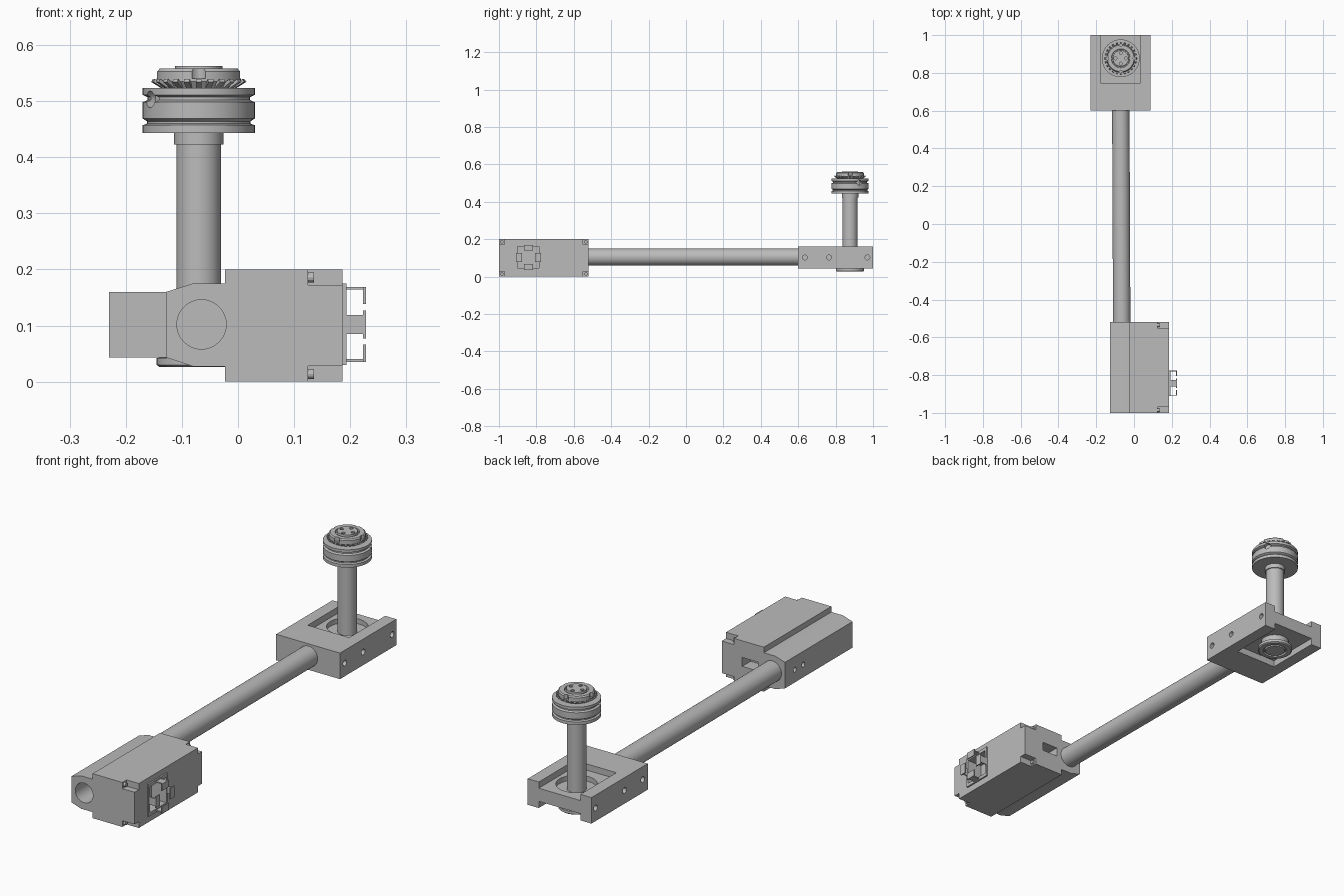
import bpy, bmesh, math
from mathutils import Vector, Matrix

if "Cube" in bpy.data.objects:
    bpy.data.objects.remove(bpy.data.objects["Cube"])

grey = bpy.data.materials.new("light grey")
grey.use_nodes = True
colour = (0.5, 0.5, 0.5, 1)
grey.diffuse_color = colour
grey.node_tree.nodes["Principled BSDF"].inputs["Base Color"].default_value = colour


def finish(name, bm):
    bmesh.ops.recalc_face_normals(bm, faces=bm.faces)
    me = bpy.data.meshes.new(name)
    bm.to_mesh(me)
    bm.free()
    me.materials.append(grey)
    ob = bpy.data.objects.new(name, me)
    bpy.context.collection.objects.link(ob)
    return ob


def box(name, x, y, z):
    """Box from (min, max) ranges."""
    bm = bmesh.new()
    bmesh.ops.create_cube(bm, size=1)
    for v in bm.verts:
        v.co = [r[0] + (c + 0.5) * (r[1] - r[0]) for r, c in zip((x, y, z), v.co)]
    return finish(name, bm)


def rod(name, a, b, r, sides=32):
    """Cylinder between two points."""
    a, b = Vector(a), Vector(b)
    d = b - a
    bm = bmesh.new()
    turn = d.to_track_quat('Z', 'Y').to_matrix().to_4x4()
    bmesh.ops.create_cone(bm, cap_ends=True, segments=sides, radius1=r, radius2=r,
                          depth=d.length, matrix=Matrix.Translation((a + b) / 2) @ turn)
    return finish(name, bm)


def extrude_y(name, profile, y0, y1):
    bm = bmesh.new()
    face = bm.faces.new([bm.verts.new((x, y0, z)) for x, z in profile])
    out = bmesh.ops.extrude_face_region(bm, geom=[face])
    bmesh.ops.translate(bm, vec=(0, y1 - y0, 0),
                        verts=[g for g in out["geom"] if isinstance(g, bmesh.types.BMVert)])
    return finish(name, bm)


def lathe(name, profile, cx, cy, steps=48):
    """Closed solid turned from (radius, z) points, with the axis at cx, cy."""
    bm = bmesh.new()
    vs = [bm.verts.new((r, 0, z)) for r, z in profile]
    edges = [bm.edges.new(p) for p in zip(vs, vs[1:])]
    bmesh.ops.spin(bm, geom=vs + edges, axis=(0, 0, 1), cent=(0, 0, 0),
                   angle=math.tau, steps=steps, use_merge=False)
    bmesh.ops.remove_doubles(bm, verts=bm.verts, dist=1e-5)
    bmesh.ops.translate(bm, vec=(cx, cy, 0), verts=bm.verts)
    return finish(name, bm)


def cut(ob, cutters):
    for c in cutters:
        c.hide_render = True
        m = ob.modifiers.new("cut", 'BOOLEAN')
        m.operation, m.solver, m.object = 'DIFFERENCE', 'EXACT', c
    bpy.context.view_layer.update()
    deps = bpy.context.evaluated_depsgraph_get()
    me = bpy.data.meshes.new_from_object(ob.evaluated_get(deps))
    ob.modifiers.clear()
    ob.data = me
    for c in cutters:
        bpy.data.objects.remove(c)


# Motor housing with stepped, chamfered side
housing = extrude_y("motor_housing", [
    (-0.128, 0.043), (-0.08, 0.027), (-0.023, 0.027), (-0.023, 0), (0.186, 0), (0.186, 0.2),
    (-0.023, 0.2), (-0.023, 0.175), (-0.08, 0.175), (-0.128, 0.16)], -1, -0.52)
cutters = [rod("bore", (-0.065, -1.1, 0.102), (-0.065, -0.8, 0.102), 0.044),
           box("rear_slot", (0.005, 0.085), (-0.58, -0.4), (0.085, 0.125)),
           box("socket", (0.12, 0.3), (-0.9, -0.785), (0.045, 0.16))]
for y in (-1, -0.52):
    for z in (0, 0.2):
        cutters.append(box("corner_notch", (0.125, 0.3), (y - 0.03, y + 0.03),
                           (z - 0.028, z + 0.028)))
for y in (-0.59, -0.65):
    cutters.append(rod("side_hole", (-0.2, y, 0.1), (-0.09, y, 0.1), 0.011, 16))
cut(housing, cutters)

# Screw posts recessed in the housing corners
for y in (-0.985, -0.535):
    for z in (0.014, 0.186):
        rod("corner_screw", (0.12, y, z), (0.135, y, z), 0.009, 12)

# Socket frame and its four hooked clips
frame = box("socket_frame", (0.184, 0.193), (-0.91, -0.775), (0.03, 0.175))
cut(frame, [box("frame_opening", (0.1, 0.3), (-0.9, -0.785), (0.045, 0.16))])
cy, cz = -0.842, 0.102
for i in range(4):
    turn = (Matrix.Translation((0, cy, cz)) @ Matrix.Rotation(i * math.pi / 2, 4, 'X'))
    for part in (box("clip_arm", (0.12, 0.228), (-0.017, 0.017), (0.062, 0.067)),
                 box("clip_lip", (0.223, 0.228), (-0.025, 0.025), (0.036, 0.067))):
        part.data.transform(turn)

# Long connecting tube
tube = rod("long_tube", (-0.065, -0.53, 0.104), (-0.07, 0.62, 0.104), 0.046)

# Gear block with channels above and below, open at the back
px, py = -0.07, 0.877
block = box("gear_block", (-0.23, 0.087), (0.6, 1), (0.043, 0.16))
cutters = [box("top_channel", (-0.175, 0.032), (0.745, 1.1), (0.132, 0.3)),
           box("bottom_channel", (-0.175, 0.032), (0.745, 1.1), (-0.1, 0.073)),
           rod("bearing_seat", (px, py, 0.11), (px, py, 0.2), 0.085)]
for y in (0.635, 0.765, 0.97):
    for x in (-0.23, 0.087):
        cutters.append(rod("screw_hole", (x - 0.035, y, 0.102), (x + 0.035, y, 0.102),
                           0.013, 16))
cut(block, cutters)

# Bearing cap beneath the block
cap = lathe("bearing_cap", [(0, 0.08), (0.06, 0.08), (0.06, 0.045), (0.075, 0.042),
                            (0.075, 0.03), (0.07, 0.026), (0.052, 0.026), (0.05, 0.034),
                            (0.044, 0.034), (0.042, 0.026), (0, 0.026)], px, py)

# Upright shaft with collar
shaft = lathe("upright_shaft", [(0, 0.09), (0.04, 0.09), (0.04, 0.423), (0.044, 0.423),
                                (0.044, 0.446), (0, 0.446)], px, py)

# Grooved wheel with two radial holes
wheel = lathe("grooved_wheel", [
    (0, 0.443), (0.1, 0.443), (0.1, 0.457), (0.092, 0.46), (0.092, 0.464), (0.1, 0.469),
    (0.1, 0.498), (0.091, 0.502), (0.091, 0.507), (0.1, 0.511), (0.1, 0.523), (0, 0.523)], px, py)
cut(wheel, [rod("wheel_hole", (px + s * 0.07, py + s * 0.04, 0.503),
                (px + s * 0.13, py + s * 0.075, 0.503), 0.015, 16) for s in (-1, 1)])

# Flared ring of teeth
flare = lathe("toothed_ring", [(0, 0.522), (0.064, 0.522), (0.075, 0.537), (0, 0.537)], px, py)
bm = bmesh.new()
for i in range(24):
    place = (Matrix.Translation((px, py, 0.531)) @ Matrix.Rotation(math.tau * i / 24, 4, 'Z')
             @ Matrix.Translation((0.074, 0, 0)) @ Matrix.Rotation(-0.55, 4, 'Y')
             @ Matrix.Diagonal((0.022, 0.01, 0.006, 1)))
    bmesh.ops.create_cube(bm, size=1, matrix=place)
finish("ring_teeth", bm)

# Top knob with rim notches and four pin holes
knob = lathe("top_knob", [(0, 0.535), (0.075, 0.535), (0.075, 0.553), (0.07, 0.558),
                          (0.05, 0.558), (0.048, 0.552), (0.043, 0.552), (0.042, 0.563),
                          (0, 0.563)], px, py)
cutters = []
for i in range(4):
    a = math.pi / 2 * i
    dx, dy = math.cos(a), math.sin(a)
    cutters.append(rod("pin_hole", (px + dx * 0.028, py + dy * 0.028, 0.55),
                       (px + dx * 0.028, py + dy * 0.028, 0.6), 0.008, 12))
    cutters.append(rod("rim_notch", (px + dx * 0.078, py + dy * 0.078, 0.54),
                       (px + dx * 0.078, py + dy * 0.078, 0.6), 0.013, 12))
cut(knob, cutters)

# Smooth the round parts, keeping edges sharp
bpy.ops.object.select_all(action='DESELECT')
for ob in (housing, tube, block, cap, shaft, wheel, flare, knob):
    ob.select_set(True)
    bpy.context.view_layer.objects.active = ob
bpy.ops.object.shade_smooth_by_angle(angle=math.radians(30))
